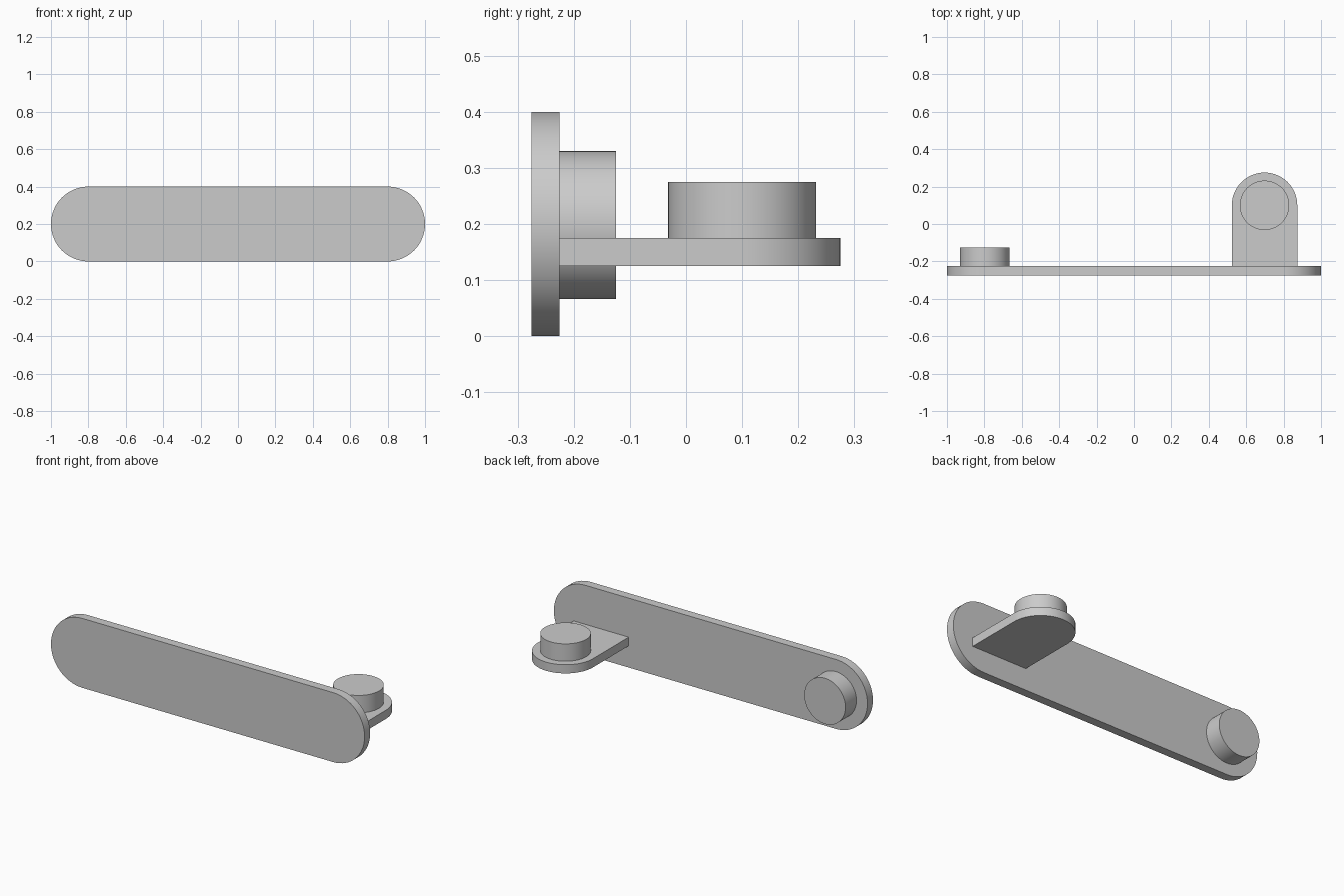
import bpy
import bmesh
from math import cos, sin, pi, radians
from mathutils import Vector

cube = bpy.data.objects.get("Cube")
if cube:
    bpy.data.objects.remove(cube, do_unlink=True)

# Single grey finish
grey = bpy.data.materials.new("plain grey")
grey.use_nodes = True
colour = (0.6, 0.6, 0.6, 1)
grey.diffuse_color = colour
grey.node_tree.nodes["Principled BSDF"].inputs["Base Color"].default_value = colour


def arc(cx, cy, r, start, end, steps):
    """Points on an arc, angles in degrees, both ends included."""
    angles = [radians(start + (end - start) * i / steps) for i in range(steps + 1)]
    return [(cx + r * cos(a), cy + r * sin(a)) for a in angles]


def extrude_profile(name, outline, place, direction):
    """Extrude a closed 2D outline, placed in 3D by a function, into a solid."""
    bm = bmesh.new()
    face = bm.faces.new([bm.verts.new(place(u, v)) for u, v in outline])
    result = bmesh.ops.extrude_face_region(bm, geom=[face])
    moved = [g for g in result["geom"] if isinstance(g, bmesh.types.BMVert)]
    bmesh.ops.translate(bm, verts=moved, vec=Vector(direction))
    bmesh.ops.recalc_face_normals(bm, faces=bm.faces[:])
    mesh = bpy.data.meshes.new(name)
    bm.to_mesh(mesh)
    bm.free()
    mesh.materials.append(grey)
    obj = bpy.data.objects.new(name, mesh)
    bpy.context.collection.objects.link(obj)
    bpy.ops.object.select_all(action="DESELECT")
    obj.select_set(True)
    bpy.context.view_layer.objects.active = obj
    bpy.ops.object.shade_smooth_by_angle(angle=radians(30))
    return obj


def circle(cx, cy, r, steps=64):
    return arc(cx, cy, r, 0, 360, steps)[:-1]


# Upright bar with rounded ends
bar = arc(0.8, 0.2, 0.2, -90, 90, 32) + arc(-0.8, 0.2, 0.2, 90, 270, 32)
extrude_profile("front_bar", bar, lambda u, v: (u, -0.275, v), (0, 0.05, 0))

# Round peg on the back of the bar
extrude_profile("back_peg", circle(-0.798, 0.198, 0.132),
                lambda u, v: (u, -0.225, v), (0, 0.1, 0))

# Horizontal tab with a rounded outer end
tab = arc(0.698, 0.1, 0.175, 0, 180, 32) + [(0.523, -0.225), (0.873, -0.225)]
extrude_profile("side_tab", tab, lambda u, v: (u, v, 0.125), (0, 0, 0.05))

# Round stud standing on the tab
extrude_profile("tab_stud", circle(0.698, 0.1, 0.132),
                lambda u, v: (u, v, 0.175), (0, 0, 0.1))
